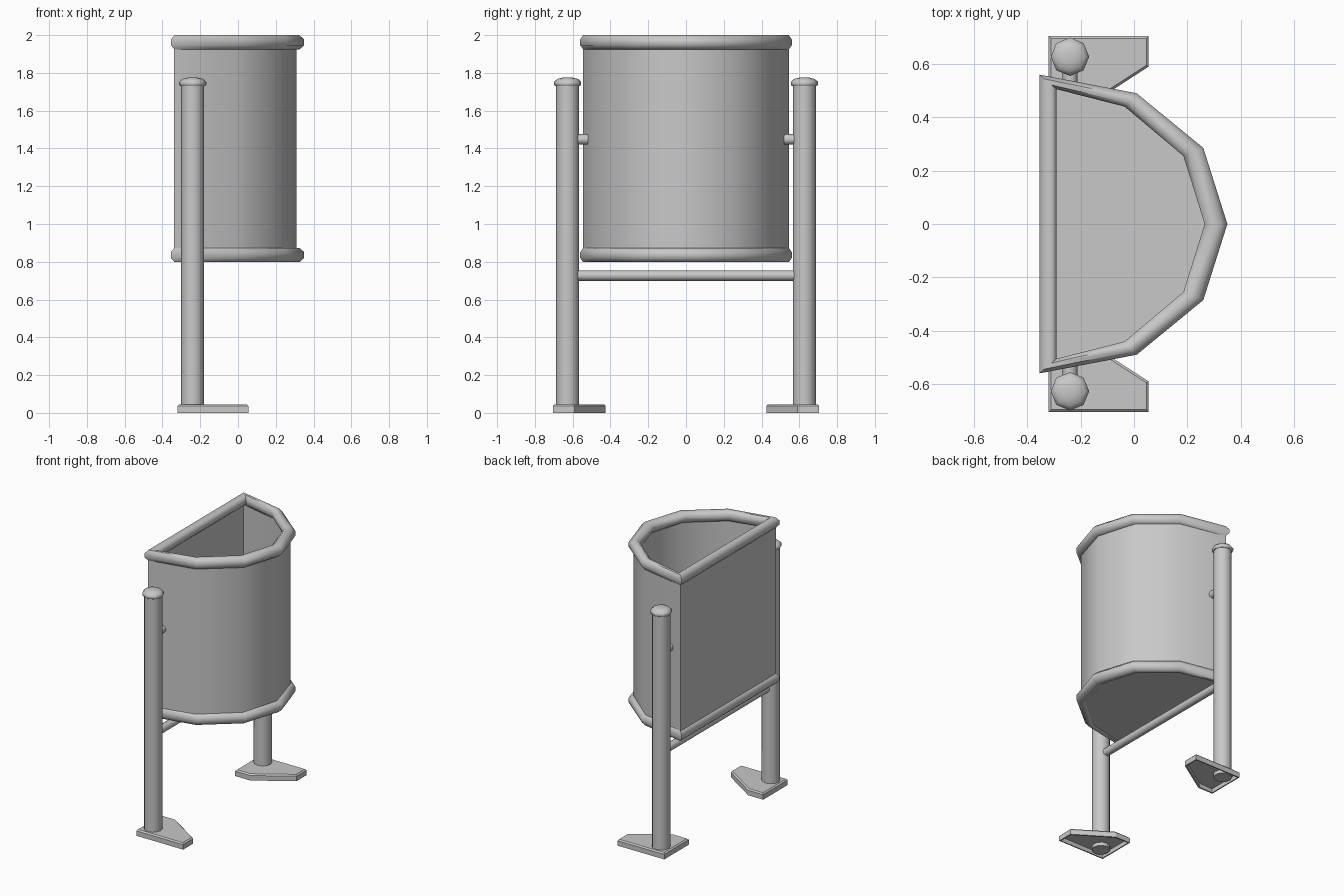
import bpy, bmesh, math
from mathutils import Matrix, Vector

cube = bpy.data.objects.get("Cube")
if cube:
    bpy.data.objects.remove(cube, do_unlink=True)

# One painted steel colour
steel = bpy.data.materials.new("grey_steel")
steel.use_nodes = True
GREY = (0.58, 0.58, 0.58, 1)
steel.diffuse_color = GREY
steel.node_tree.nodes["Principled BSDF"].inputs["Base Color"].default_value = GREY


def finish(name, bm, angle=50, fix_normals=True):
    if fix_normals:
        bmesh.ops.recalc_face_normals(bm, faces=bm.faces)
    mesh = bpy.data.meshes.new(name)
    bm.to_mesh(mesh)
    bm.free()
    mesh.materials.append(steel)
    obj = bpy.data.objects.new(name, mesh)
    bpy.context.collection.objects.link(obj)
    bpy.ops.object.select_all(action='DESELECT')
    obj.select_set(True)
    bpy.context.view_layer.objects.active = obj
    bpy.ops.object.shade_smooth_by_angle(angle=math.radians(angle))
    return obj


def bridge(bm, a, b):
    for i in range(len(a)):
        j = (i + 1) % len(a)
        bm.faces.new((a[i], a[j], b[j], b[i]))


def mirrored(half):
    """Closed outline from its +y half, whose last point lies on y = 0."""
    return half + [(x, -y) for x, y in reversed(half[:-1])]


def lathe(name, profile, centre, sides=8, axis='Z'):
    """Turned part from (radius, height) pairs, capped at both ends."""
    bm = bmesh.new()
    turn = Matrix.Rotation(-math.pi / 2, 3, 'X') if axis == 'Y' else Matrix.Identity(3)
    rings = []
    for r, h in profile:
        angles = [2 * math.pi * k / sides for k in range(sides)]
        rings.append([bm.verts.new(Vector(centre) + turn @ Vector(
            (r * math.cos(a), r * math.sin(a), h))) for a in angles])
    for a, b in zip(rings, rings[1:]):
        bridge(bm, a, b)
    bm.faces.new(rings[0])
    bm.faces.new(rings[-1])
    return finish(name, bm)


# Bin shell: half-round wall with a flat back and a floor
wall = mirrored([(-0.338, 0.545), (-0.008, 0.474), (0.228, 0.275), (0.31, 0)])
bm = bmesh.new()
low = [bm.verts.new((x, y, 0.805)) for x, y in wall]
high = [bm.verts.new((x, y, 1.965)) for x, y in wall]
bridge(bm, low, high)
bm.faces.new(low)
finish("bin_shell", bm)

# Rolled rims around the top and bottom of the shell
outer = mirrored([(-0.355, 0.56), (0.01, 0.49), (0.26, 0.285), (0.35, 0)])
inner = mirrored([(-0.29, 0.505), (-0.035, 0.44), (0.185, 0.255), (0.265, 0)])


def rim(name, z):
    bm = bmesh.new()
    loops = []
    for k in range(8):
        a = math.pi / 8 + k * math.pi / 4
        t = 0.5 + 0.5 * math.cos(a) / math.cos(math.pi / 8)
        h = z + 0.038 * math.sin(a) / math.cos(math.pi / 8)
        loops.append([bm.verts.new(Vector((*i, h)).lerp(Vector((*o, h)), t))
                      for i, o in zip(inner, outer)])
    for k in range(8):
        bridge(bm, loops[k], loops[(k + 1) % 8])
    finish(name, bm)


rim("top_rim", 1.962)
rim("bottom_rim", 0.836)


# Foot: chamfered plate, hollow underneath
def foot(name, s):
    outline = [(-0.32, 0.705), (0.055, 0.705), (0.055, 0.59),
               (-0.2, 0.425), (-0.32, 0.425)]
    bm = bmesh.new()
    base = bm.faces.new([bm.verts.new((x, s * y, 0)) for x, y in outline])
    made = bmesh.ops.extrude_face_region(bm, geom=[base])["geom"]
    top_verts = [g for g in made if isinstance(g, bmesh.types.BMVert)]
    bmesh.ops.translate(bm, vec=(0, 0, 0.045), verts=top_verts)
    bmesh.ops.recalc_face_normals(bm, faces=bm.faces)
    base = min(bm.faces, key=lambda f: f.calc_center_median().z)
    bmesh.ops.inset_region(bm, faces=[base], thickness=0.012)
    made = bmesh.ops.extrude_face_region(bm, geom=[base])["geom"]
    bmesh.ops.translate(bm, vec=(0, 0, 0.03),
                        verts=[g for g in made if isinstance(g, bmesh.types.BMVert)])
    if base.is_valid:
        bm.faces.remove(base)
    edges = [e for e in bm.edges if all(v.co.z > 0.04 for v in e.verts)]
    bmesh.ops.bevel(bm, geom=edges, offset=0.009, segments=1, affect='EDGES')
    finish(name, bm, 30)


# Posts, caps, pivots and feet on both sides
X = -0.24
for side, s in (("left", 1), ("right", -1)):
    y = s * 0.627
    lathe(side + "_post", [(0.061, 0.005), (0.061, 1.74)], (X, y, 0), 12)
    lathe(side + "_post_cap", [(0.066, 1.73), (0.072, 1.738), (0.072, 1.752),
                               (0.055, 1.768), (0.025, 1.775)], (X, y, 0))
    lathe(side + "_pivot", [(0.028, -0.035), (0.028, 0.035)],
          (X, s * 0.543, 1.448), 8, 'Y')
    foot(side + "_foot", s)

# Cross bar under the bin
lathe("cross_bar", [(0.028, -0.58), (0.028, 0.58)], (X, 0, 0.727), 8, 'Y')
